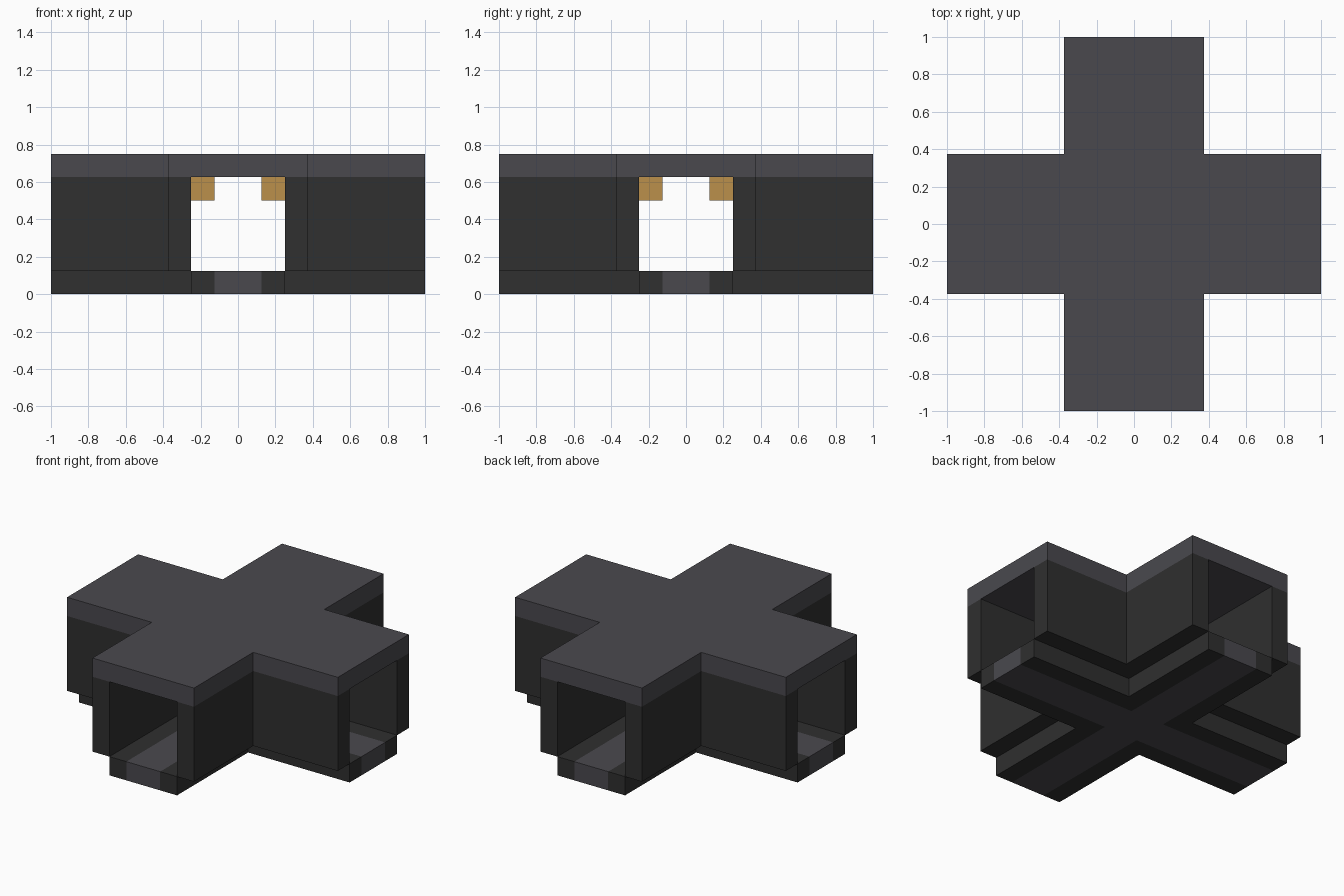
import bpy
import bmesh
from math import pi
from mathutils import Matrix

cube = bpy.data.objects.get("Cube")
if cube:
    bpy.data.objects.remove(cube, do_unlink=True)


def material(name, rgb):
    mat = bpy.data.materials.new(name)
    mat.use_nodes = True
    mat.diffuse_color = (*rgb, 1)
    mat.node_tree.nodes["Principled BSDF"].inputs["Base Color"].default_value = (*rgb, 1)
    return mat


slate = material("slate grey", (0.068, 0.066, 0.076))
charcoal = material("charcoal", (0.029, 0.029, 0.029))
amber = material("amber", (0.50, 0.28, 0.07))

# Shared dimensions
REACH = 1.0
STRIP, INNER, OUTER = 0.125, 0.25, 0.375
FLOOR_TOP, LAMP_BOTTOM, CEILING, ROOF_TOP = 0.125, 0.5, 0.625, 0.75


def prism(name, outline, low, high, mat, turn=0):
    """Extrude a flat outline from low to high, turned about the centre."""
    bm = bmesh.new()
    base = bm.faces.new([bm.verts.new((x, y, low)) for x, y in outline])
    top = bmesh.ops.extrude_face_region(bm, geom=[base])["geom"]
    moved = [v for v in top if isinstance(v, bmesh.types.BMVert)]
    bmesh.ops.translate(bm, verts=moved, vec=(0, 0, high - low))
    bm.transform(Matrix.Rotation(turn, 4, "Z"))
    bmesh.ops.recalc_face_normals(bm, faces=bm.faces)
    mesh = bpy.data.meshes.new(name)
    bm.to_mesh(mesh)
    bm.free()
    mesh.materials.append(mat)
    obj = bpy.data.objects.new(name, mesh)
    bpy.context.collection.objects.link(obj)
    return obj


def cross(w):
    """Plus-shaped outline with arms of half-width w."""
    corner = [(REACH, -w), (REACH, w), (w, w)]
    points = []
    for _ in range(4):
        points += corner
        corner = [(-y, x) for x, y in corner]
    return points


def angle(a, b):
    """L-shaped outline around one inner corner, from offset a to b."""
    return [(a, a), (REACH, a), (REACH, b), (b, b), (b, REACH), (a, REACH)]


# Roof slab and central floor path
prism("roof", cross(OUTER), CEILING, ROOF_TOP, slate)
prism("floor_path", cross(STRIP), 0, FLOOR_TOP, slate)

# Floor borders, corner walls and corner lamps
lamp = [(STRIP, STRIP), (INNER, STRIP), (INNER, INNER), (STRIP, INNER)]
corners = ("back_left", "back_right", "front_right", "front_left")
for i, corner in enumerate(corners):
    turn = i * pi / 2
    prism("floor_border_" + corner, angle(STRIP, INNER), 0, FLOOR_TOP, charcoal, turn)
    prism("wall_" + corner, angle(INNER, OUTER), FLOOR_TOP, CEILING, charcoal, turn)
    prism("lamp_" + corner, lamp, LAMP_BOTTOM, CEILING, amber, turn)
